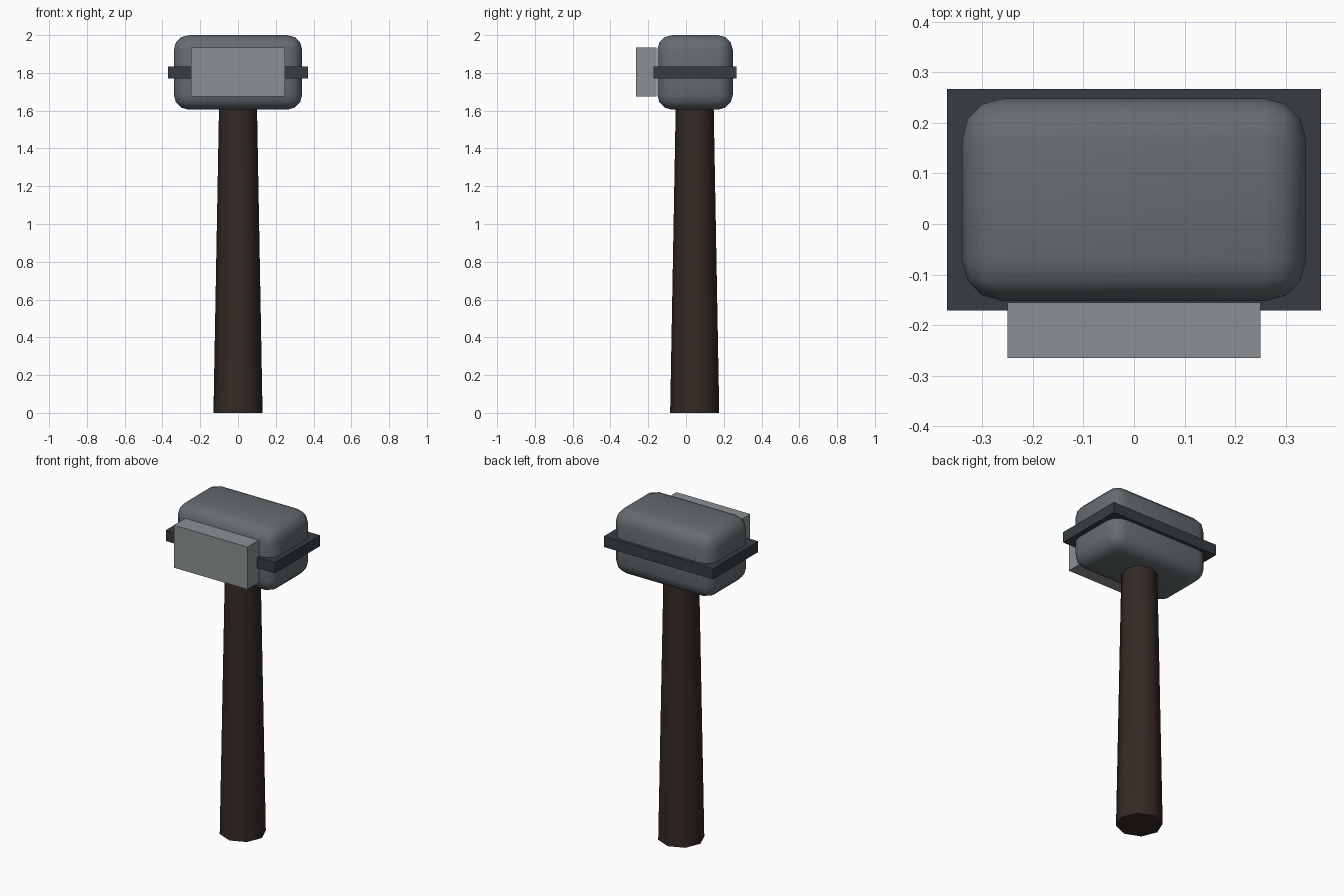
import bpy, math

if "Cube" in bpy.data.objects:
    bpy.data.objects.remove(bpy.data.objects["Cube"])


def material(name, rgb):
    m = bpy.data.materials.new(name)
    m.diffuse_color = (*rgb, 1)
    m.use_nodes = True
    m.node_tree.nodes["Principled BSDF"].inputs["Base Color"].default_value = m.diffuse_color
    return m


steel = material("steel", (0.13, 0.15, 0.16))
pale_steel = material("pale_steel", (0.26, 0.28, 0.29))
dark_iron = material("dark_iron", (0.038, 0.046, 0.053))
wood = material("dark_wood", (0.035, 0.023, 0.018))


def box(name, lo, hi, mat):
    """Box between two opposite corners."""
    bpy.ops.mesh.primitive_cube_add(
        size=1, location=[(a + b) / 2 for a, b in zip(lo, hi)])
    ob = bpy.context.object
    ob.name = name
    ob.scale = [b - a for a, b in zip(lo, hi)]
    bpy.ops.object.transform_apply(location=False, rotation=False, scale=True)
    ob.data.materials.append(mat)
    return ob


# Rounded hammer head
head = box("head", (-0.34, -0.152, 1.605), (0.34, 0.248, 2.0), steel)
bevel = head.modifiers.new("rounding", 'BEVEL')
bevel.width = 0.08
bevel.segments = 3
bpy.ops.object.modifier_apply(modifier="rounding")
bpy.ops.object.shade_smooth()

# Band around the head
box("band", (-0.37, -0.171, 1.769), (0.37, 0.267, 1.835), dark_iron)

# Striking plate on the front
box("striking_plate", (-0.25, -0.265, 1.674), (0.25, -0.155, 1.934), pale_steel)

# Tapered eight-sided handle, its top sunk into the head
bpy.ops.mesh.primitive_cone_add(vertices=8, radius1=0.13, radius2=0.1,
                                depth=1.65, location=(0, 0.046, 0.825))
handle = bpy.context.object
handle.name = "handle"
handle.data.materials.append(wood)
bpy.ops.object.shade_smooth_by_angle(angle=math.radians(50))
